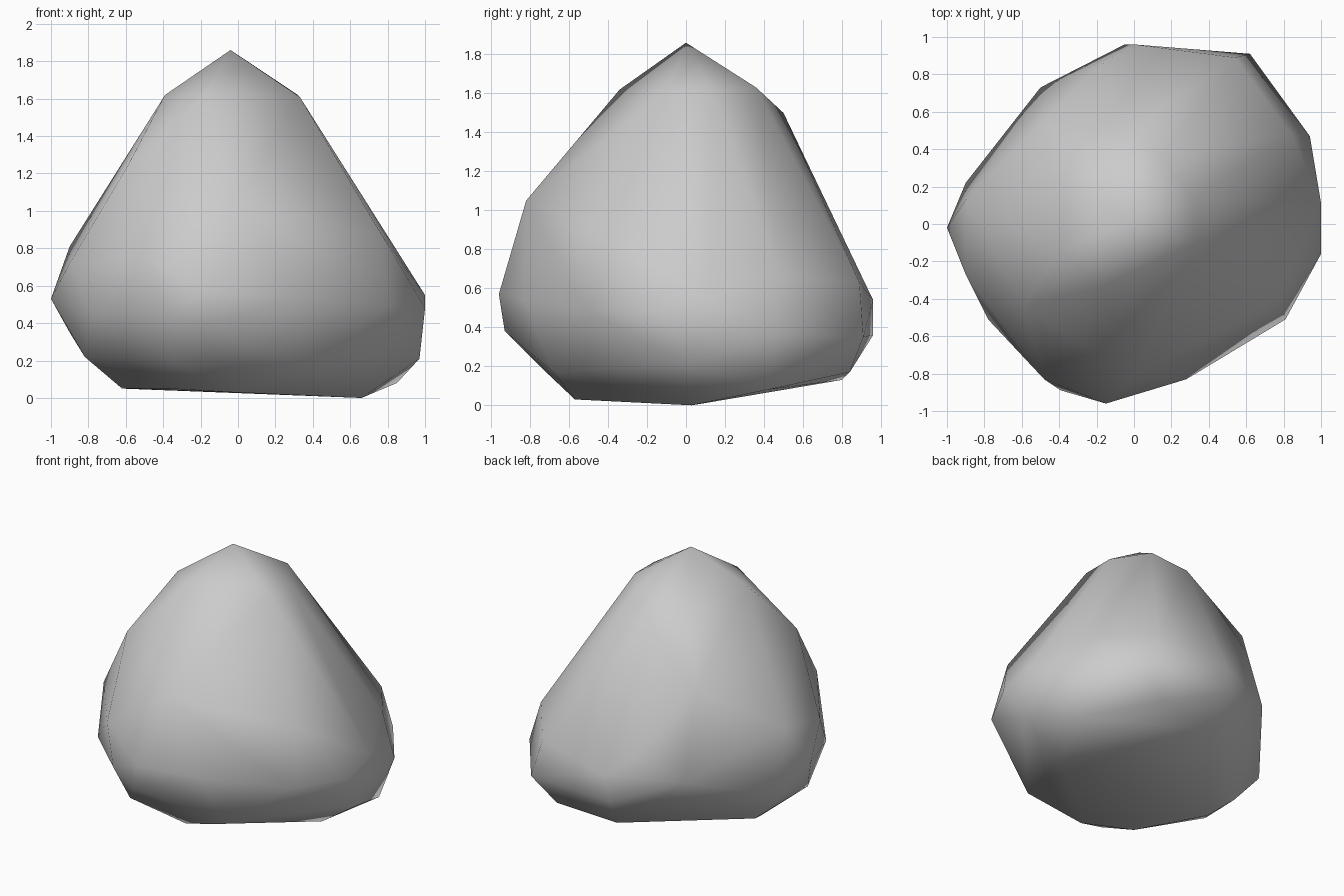
import bpy
import bmesh

# Remove the default object if present
default = bpy.data.objects.get("Cube")
if default:
    bpy.data.objects.remove(default, do_unlink=True)


def make_material(name, color):
    """Create one flat matte colour."""
    material = bpy.data.materials.new(name)
    material.use_nodes = True
    material.diffuse_color = color
    shader = material.node_tree.nodes["Principled BSDF"]
    shader.inputs["Base Color"].default_value = color
    shader.inputs["Roughness"].default_value = 0.9
    return material


def wrap_corners(name, bands, material):
    """Wrap a convex skin tightly around the corners of every band."""
    bm = bmesh.new()
    for band in bands:
        for corner in band:
            bm.verts.new(corner)
    bmesh.ops.convex_hull(bm, input=bm.verts[:])
    loose = [v for v in bm.verts if not v.link_faces]
    bmesh.ops.delete(bm, geom=loose, context="VERTS")
    bmesh.ops.recalc_face_normals(bm, faces=bm.faces[:])
    for face in bm.faces:
        face.smooth = True
    mesh = bpy.data.meshes.new(name)
    bm.to_mesh(mesh)
    bm.free()
    mesh.materials.append(material)
    obj = bpy.data.objects.new(name, mesh)
    bpy.context.collection.objects.link(obj)
    return obj


# Peak and the blunt crown just below it
crown = [(-.04, 0, 1.86), (-.39, -.14, 1.62), (-.18, -.34, 1.62),
         (.33, -.1, 1.61), (.32, .13, 1.62), (.15, .36, 1.63),
         (-.04, .5, 1.5)]

# Sloping shoulders
shoulder = [(-.59, -.44, 1.24), (0, -.82, 1.05), (.77, -.39, .87),
            (.54, .89, .63), (-.47, .56, 1.13), (-.18, .85, .68),
            (-.9, .13, .81), (-.9, -.27, .72), (-.48, -.83, .75)]

# Widest part of the stone
belly = [(-1, -.02, .53), (-.39, -.89, .47), (-.15, -.96, .57),
         (.28, -.83, .54), (.81, -.51, .49), (1, -.16, .48),
         (1, .11, .55), (.84, .48, .67), (.94, .47, .37),
         (.62, .91, .35), (0, .96, .54), (-.5, .73, .53),
         (-.78, -.51, .44)]

# Undercut lower edge
skirt = [(-.82, -.24, .22), (-.35, -.75, .2), (-.2, -.93, .38),
         (.35, -.68, .17), (.97, .02, .21), (.85, .42, .08),
         (.46, .84, .17), (-.05, .96, .36), (-.9, .22, .35)]

# Slightly tilted underside
base = [(-.37, -.44, .05), (-.02, -.57, .03), (.66, .03, 0),
        (0, .8, .13), (-.7, .2, .12), (-.62, .02, .05)]

stone = make_material("stone_grey", (.6, .6, .6, 1))
wrap_corners("rock", (crown, shoulder, belly, skirt, base), stone)
